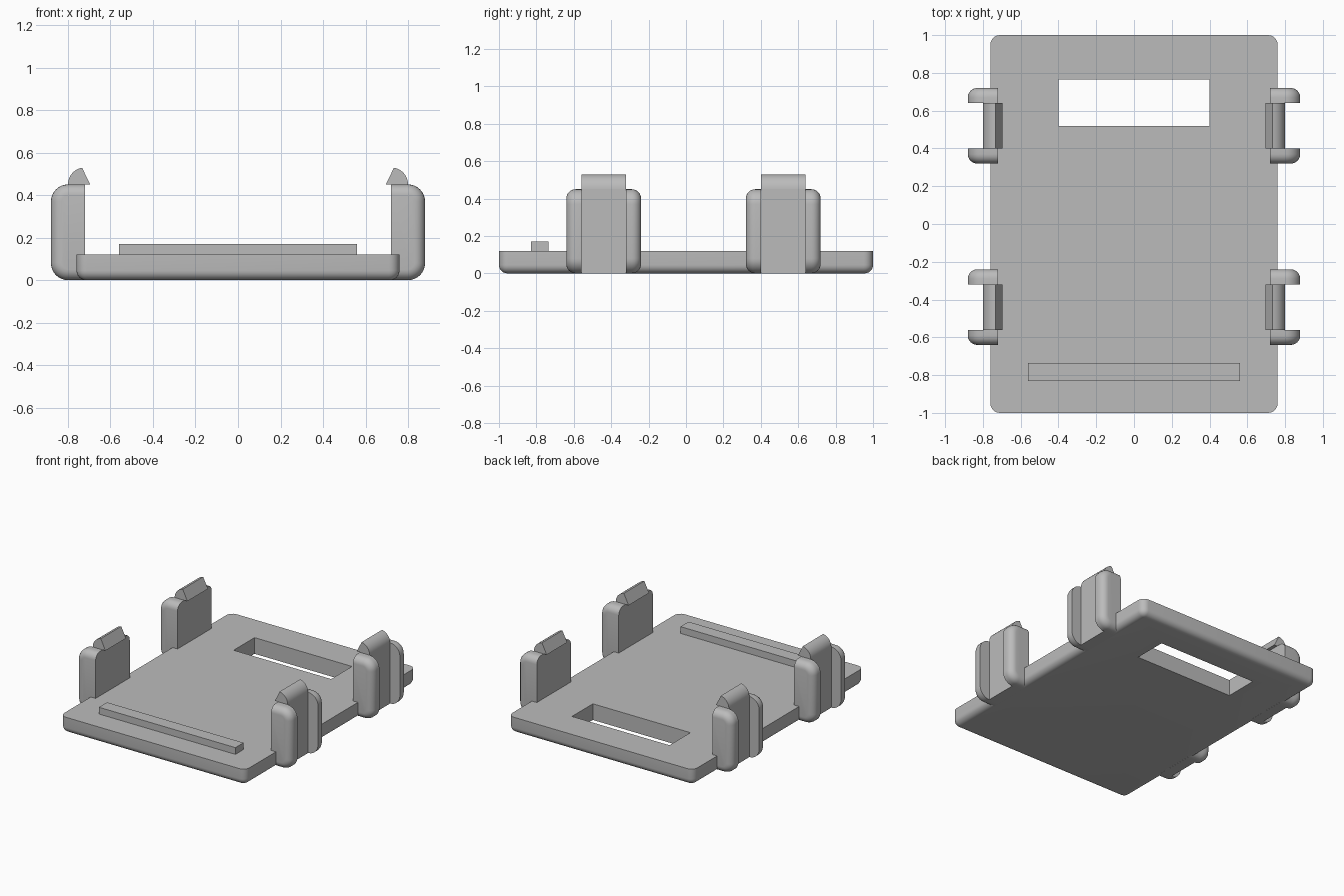
import bpy
import bmesh
from math import cos, sin, radians

default = bpy.data.objects.get("Cube")
if default:
    bpy.data.objects.remove(default, do_unlink=True)

grey = bpy.data.materials.new("plain grey")
grey.use_nodes = True
grey.diffuse_color = (0.5, 0.5, 0.5, 1)
grey.node_tree.nodes["Principled BSDF"].inputs["Base Color"].default_value = (0.5, 0.5, 0.5, 1)


def finish(bm, name):
    bmesh.ops.recalc_face_normals(bm, faces=bm.faces)
    mesh = bpy.data.meshes.new(name)
    bm.to_mesh(mesh)
    bm.free()
    mesh.materials.append(grey)
    obj = bpy.data.objects.new(name, mesh)
    bpy.context.collection.objects.link(obj)
    return obj


def smooth(obj):
    bpy.ops.object.select_all(action="DESELECT")
    obj.select_set(True)
    bpy.context.view_layer.objects.active = obj
    bpy.ops.object.shade_smooth_by_angle(angle=radians(35))


def box_mesh(x0, x1, y0, y1, z0, z1):
    bm = bmesh.new()
    bmesh.ops.create_cube(bm, size=1)
    for v in bm.verts:
        v.co.x = x1 if v.co.x > 0 else x0
        v.co.y = y1 if v.co.y > 0 else y0
        v.co.z = z1 if v.co.z > 0 else z0
    return bm


def round_edges(bm, radius, rule, segments=6):
    edges = [e for e in bm.edges if rule(*(v.co for v in e.verts))]
    bmesh.ops.bevel(bm, geom=edges, offset=radius, segments=segments,
                    profile=0.5, affect="EDGES", clamp_overlap=True)


def prism(points, y0, y1):
    """Extrude an x-z profile along y."""
    bm = bmesh.new()
    face = bm.faces.new([bm.verts.new((x, y0, z)) for x, z in points])
    new = bmesh.ops.extrude_face_region(bm, geom=[face])["geom"]
    for v in new:
        if isinstance(v, bmesh.types.BMVert):
            v.co.y = y1
    return bm


def arc(cx, cz, r, start, end, steps=8):
    angles = [radians(start + (end - start) * i / steps) for i in range(steps + 1)]
    return [(cx + r * cos(a), cz + r * sin(a)) for a in angles]


# Base plate: rounded corners and underside, sharp top edge, rectangular window
bm = box_mesh(-0.76, 0.76, -1, 1, 0, 0.12)
round_edges(bm, 0.05, lambda a, b: abs(a.z - b.z) > 0.1)
round_edges(bm, 0.045, lambda a, b: max(a.z, b.z) < 0.001)
plate = finish(bm, "base_plate")
cutter = finish(box_mesh(-0.4, 0.4, 0.52, 0.765, -0.1, 0.3), "window_cutter")
cutter.hide_render = True
cut = plate.modifiers.new("window", "BOOLEAN")
cut.operation = "DIFFERENCE"
cut.solver = "EXACT"
cut.object = cutter
bpy.context.view_layer.objects.active = plate
bpy.ops.object.modifier_apply(modifier=cut.name)
bpy.data.objects.remove(cutter, do_unlink=True)
smooth(plate)

# Raised stop bar near the front
finish(box_mesh(-0.56, 0.56, -0.83, -0.735, 0.12, 0.17), "stop_bar")

# Four snap clips, each a web between two rounded ribs with a hook on top
IN, MID, TOP = 0.72, 0.80, 0.45
for side, s in (("left", 1), ("right", -1)):
    for place, yc in (("front", -0.44), ("back", 0.52)):
        tag = f"{place}_{side}"
        x0, x1 = sorted((s * IN, s * MID))
        finish(box_mesh(x0, x1, yc - 0.12, yc + 0.12, 0, TOP), f"clip_web_{tag}")

        hook = [(0.695, TOP)] + arc(IN, TOP, 0.08, 0, 80)
        smooth(finish(prism([(s * x, z) for x, z in hook], yc - 0.12, yc + 0.12),
                      f"clip_hook_{tag}"))

        rib = ([(IN, 0)] + arc(MID, 0.08, 0.08, -90, 0)
               + arc(MID, TOP - 0.08, 0.08, 0, 90) + [(IN, TOP)])
        for end, d in (("front", -1), ("back", 1)):
            outer = yc + d * 0.20
            bm = prism([(s * x, z) for x, z in rib], yc + d * 0.12, outer)
            # Round the outer rim except along the flat inner face
            round_edges(bm, 0.05, lambda a, b: abs(a.y - outer) < 0.001
                        and abs(b.y - outer) < 0.001
                        and max(abs(a.x), abs(b.x)) > IN + 0.01)
            smooth(finish(bm, f"clip_{end}_rib_{tag}"))
